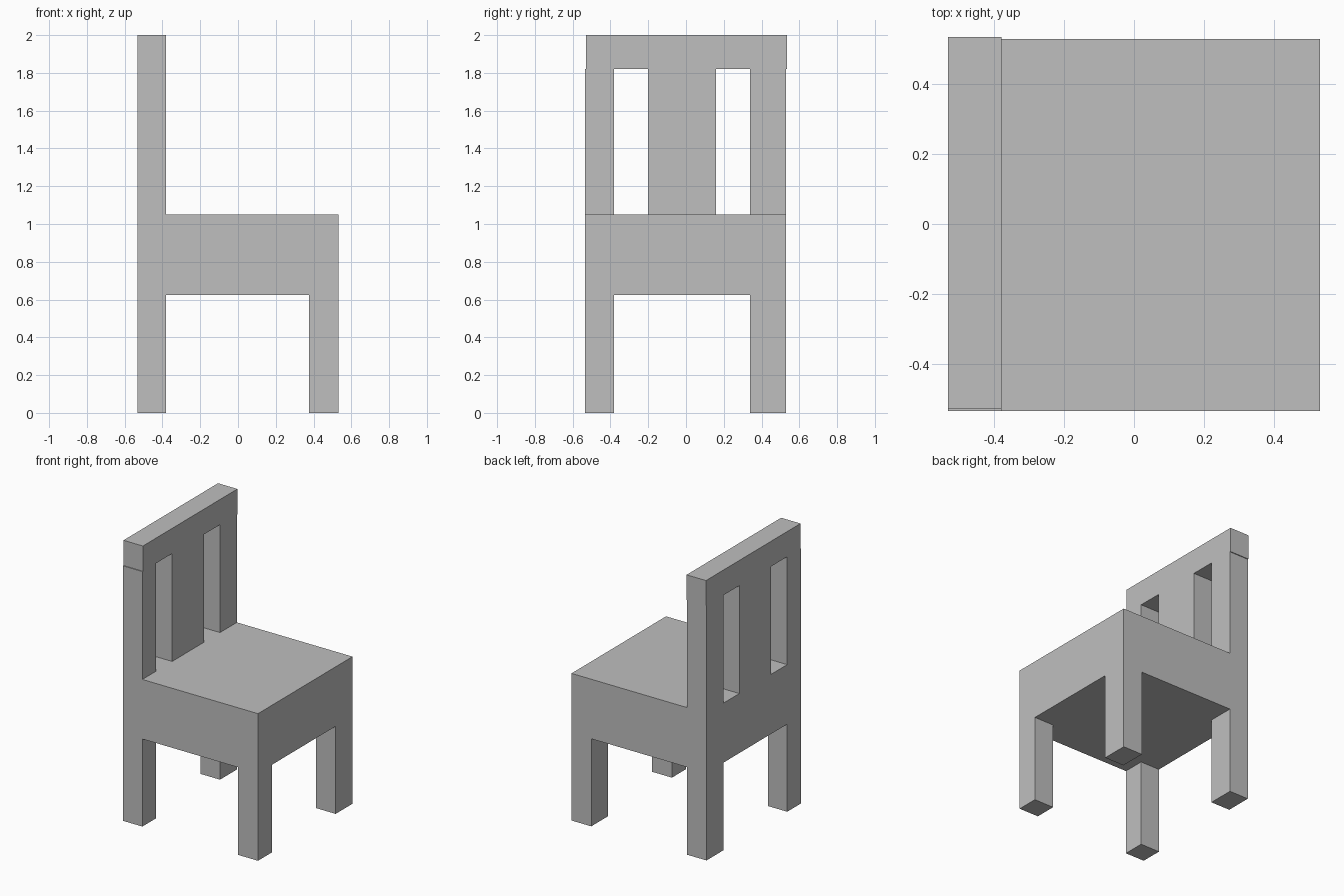
import bpy

cube = bpy.data.objects.get("Cube")
if cube:
    bpy.data.objects.remove(cube, do_unlink=True)

# One plain grey for the whole chair
GREY = (0.52, 0.52, 0.52, 1)
grey = bpy.data.materials.new("plain_grey")
grey.use_nodes = True
grey.diffuse_color = GREY
grey.node_tree.nodes["Principled BSDF"].inputs["Base Color"].default_value = GREY


def box(name, xs, ys, zs):
    """Add a box spanning the given (low, high) ranges."""
    spans = (xs, ys, zs)
    bpy.ops.mesh.primitive_cube_add(size=1, location=[sum(s) / 2 for s in spans])
    obj = bpy.context.object
    obj.name = obj.data.name = name
    obj.scale = [high - low for low, high in spans]
    bpy.ops.object.transform_apply(location=False, rotation=False, scale=True)
    obj.data.materials.append(grey)
    return obj


SEAT_BOTTOM, SEAT_TOP = 0.625, 1.05
RAIL_BOTTOM, TOP = 1.82, 2.0
BACK_X = (-0.533, -0.38)
FRONT_X = (0.377, 0.533)
SIDES = {"right": (-0.536, -0.38), "left": (0.34, 0.53)}

# Thick block seat
box("seat", (BACK_X[0], FRONT_X[1]), (-0.536, 0.53), (SEAT_BOTTOM, SEAT_TOP))

# Legs, and the back posts above the rear ones
for side, ys in SIDES.items():
    box(f"{side}_front_leg", FRONT_X, ys, (0, SEAT_BOTTOM))
    box(f"{side}_back_leg", BACK_X, ys, (0, SEAT_BOTTOM))
    box(f"{side}_back_post", BACK_X, ys, (SEAT_TOP, RAIL_BOTTOM))

# Wide centre slat and the top rail, set slightly to one side
box("back_slat", BACK_X, (-0.2, 0.16), (SEAT_TOP, RAIL_BOTTOM))
box("top_rail", BACK_X, (-0.53, 0.536), (RAIL_BOTTOM, TOP))
